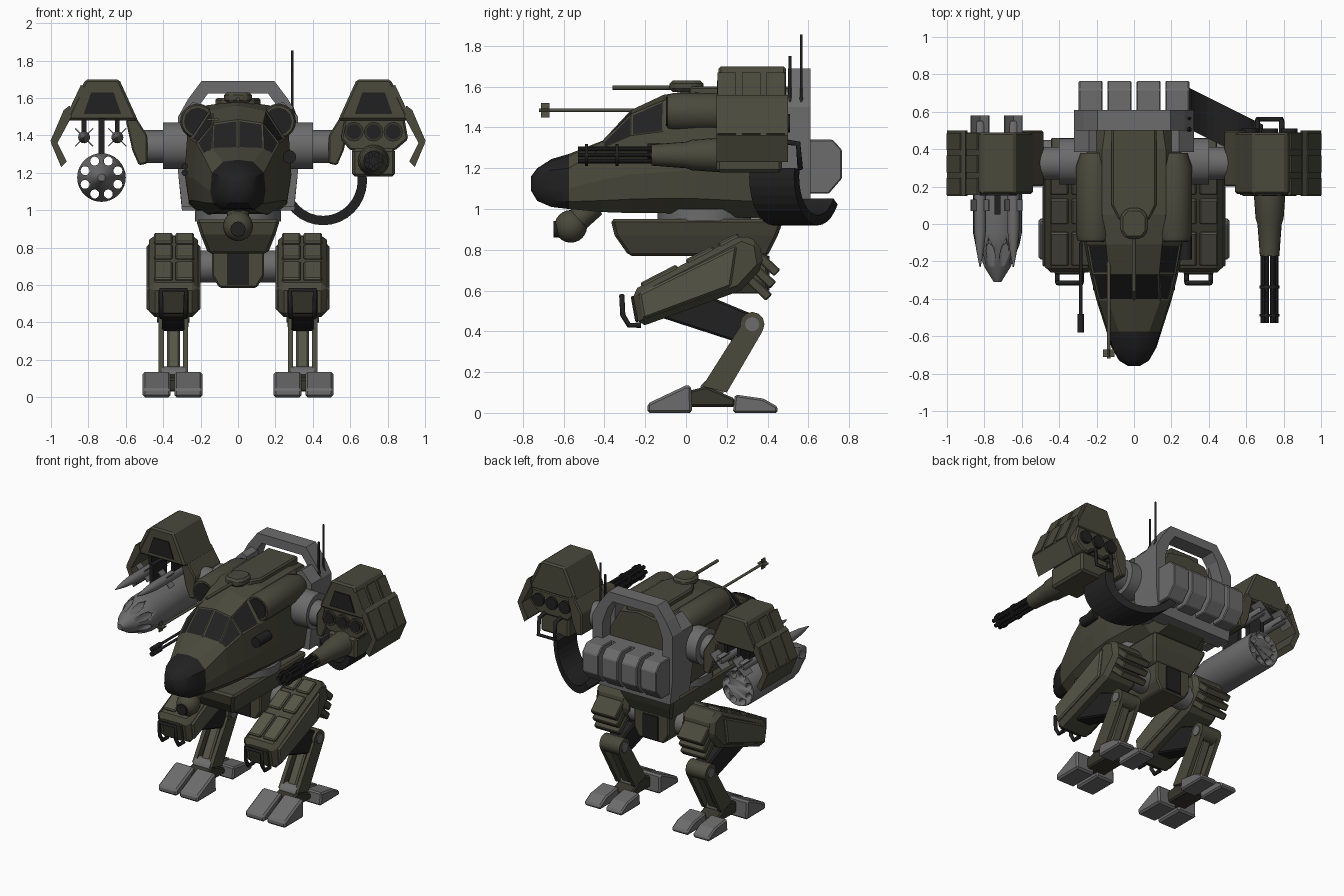
import bpy, bmesh, math
from mathutils import Vector, Matrix

if "Cube" in bpy.data.objects:
    bpy.data.objects.remove(bpy.data.objects["Cube"])


def material(name, r, g, b):
    m = bpy.data.materials.new(name)
    m.use_nodes = True
    m.diffuse_color = (r, g, b, 1)
    m.node_tree.nodes["Principled BSDF"].inputs["Base Color"].default_value = (r, g, b, 1)
    return m


OLIVE = material("olive", .068, .067, .045)
PALE = material("pale olive", .09, .09, .062)
DARK = material("dark olive", .038, .037, .026)
GREY = material("grey", .15, .15, .15)
BLACK = material("black", .015, .015, .015)


def finish(name, bm, mat, smooth=False, bevel=0):
    bmesh.ops.recalc_face_normals(bm, faces=bm.faces)
    me = bpy.data.meshes.new(name)
    bm.to_mesh(me)
    bm.free()
    me.materials.append(mat)
    ob = bpy.data.objects.new(name, me)
    bpy.context.collection.objects.link(ob)
    if smooth:
        me.polygons.foreach_set("use_smooth", [True] * len(me.polygons))
        me.set_sharp_from_angle(angle=math.radians(35))
    if bevel:
        mod = ob.modifiers.new("edge", "BEVEL")
        mod.width, mod.segments = bevel, 1
    return ob


def loft(name, rings, mat, smooth=False, bevel=0):
    bm = bmesh.new()
    vs = [[bm.verts.new(p) for p in ring] for ring in rings]
    for a, b in zip(vs, vs[1:]):
        for j in range(len(a)):
            k = (j + 1) % len(a)
            bm.faces.new((a[j], a[k], b[k], b[j]))
    bm.faces.new(vs[0])
    bm.faces.new(vs[-1])
    return finish(name, bm, mat, smooth, bevel)


def prism(name, pts, axis, lo, hi, mat, bevel=0):
    """Extrude a flat profile along one axis."""
    put = {"x": lambda p, d: (d, p[0], p[1]), "y": lambda p, d: (p[0], d, p[1]),
           "z": lambda p, d: (p[0], p[1], d)}[axis]
    return loft(name, [[put(p, d) for p in pts] for d in (lo, hi)], mat, False, bevel)


def box(name, center, size, mat, bevel=0, tilt=0):
    bm = bmesh.new()
    m = Matrix.Translation(center) @ Matrix.Rotation(tilt, 4, "X") @ Matrix.Diagonal((*size, 1))
    bmesh.ops.create_cube(bm, size=1, matrix=m)
    return finish(name, bm, mat, False, bevel)


def lathe(name, origin, axis, profile, mat, n=20):
    """Rings of (distance, radius) along an axis."""
    q = Vector((0, 0, 1)).rotation_difference(Vector(axis))
    turn = [2 * math.pi * i / n for i in range(n)]
    rings = [[Vector(origin) + q @ Vector((r * math.cos(t), r * math.sin(t), d)) for t in turn]
             for d, r in profile]
    return loft(name, rings, mat, True)


def rod(name, a, b, r, mat, n=12):
    d = Vector(b) - Vector(a)
    return lathe(name, a, d, [(0, r), (d.length, r)], mat, n)


def ball(name, c, r, mat):
    bm = bmesh.new()
    bmesh.ops.create_uvsphere(bm, u_segments=20, v_segments=12, radius=r, matrix=Matrix.Translation(c))
    return finish(name, bm, mat, True)


def bar(name, pts, r, mat):
    cu = bpy.data.curves.new(name, "CURVE")
    cu.dimensions, cu.bevel_depth, cu.bevel_resolution = "3D", r, 2
    sp = cu.splines.new("POLY")
    sp.points.add(len(pts) - 1)
    for p, co in zip(sp.points, pts):
        p.co = (*co, 1)
    cu.materials.append(mat)
    bpy.context.collection.objects.link(bpy.data.objects.new(name, cu))


# Fuselage and nose, lofted from hull sections
def section(y, w, zb, zs, wt, zt):
    half = [(0, zb), (.6 * w, zb), (.92 * w, zb + (zs - zb) * .18), (w, (zb + zs) / 2),
            (.95 * w, zs), (wt, zt - (zt - zs) * .15), (0, zt)]
    return [(x, y, z) for x, z in half] + [(-x, y, z) for x, z in half[-2:0:-1]]


joint = (-.575, .147, 1.0, 1.2, .08, 1.27)
loft("nose_cone", [section(*s) for s in (
    (-.76, .03, 1.09, 1.14, .015, 1.16), (-.73, .08, 1.04, 1.17, .04, 1.2),
    (-.66, .12, 1.01, 1.19, .06, 1.245), joint)], BLACK, True)
hull = loft("fuselage", [section(*s) for s in (
    joint, (-.41, .2, .985, 1.3, .14, 1.335), (-.27, .235, .98, 1.36, .135, 1.485),
    (-.11, .265, .98, 1.38, .15, 1.56), (.05, .285, .97, 1.42, .17, 1.585),
    (.4, .285, .95, 1.42, .17, 1.585), (.54, .24, 1.0, 1.4, .15, 1.56))], OLIVE)
# Cockpit glass: inset the sloped faces above the shoulder line
hull.data.materials.append(BLACK)
bm = bmesh.new()
bm.from_mesh(hull.data)
panes = []
for f in bm.faces:
    c = f.calc_center_median()
    if -.4 < c.y < -.12 and c.z > 1.3 and (c.y < -.28 or abs(c.x) > .1) and f.normal.z > .1:
        panes.append(f)
bmesh.ops.inset_individual(bm, faces=panes, thickness=.012, depth=-.004)
for f in panes:
    f.material_index = 1
bm.to_mesh(hull.data)
bm.free()
prism("roof_hump", [(-.12, .52), (.12, .52), (.12, .1), (.08, .02), (-.08, .02), (-.12, .1)],
      "z", 1.54, 1.6, OLIVE, .01)

# Chin sensor
ball("chin_ball", (0, -.565, .915), .08, OLIVE)
rod("chin_neck", (0, -.45, 1.02), (0, -.55, .93), .06, OLIVE)
rod("chin_lens", (0, -.6, .9), (0, -.65, .9), .04, BLACK)

# Roof turret, probe, side gun and sensor, aerials
prism("roof_turret", [(-.04, -.08), (.04, -.08), (.075, -.04), (.075, .04), (.04, .085),
                      (-.04, .085), (-.075, .04), (-.075, -.04)], "z", 1.575, 1.63, OLIVE, .015)
rod("turret_barrel", (0, -.05, 1.595), (0, -.36, 1.595), .011, OLIVE)
rod("probe", (-.135, -.15, 1.485), (-.135, -.72, 1.485), .009, PALE)
for dx, dz in ((.03, .005), (.005, .035)):
    box("probe_fin", (-.135, -.69, 1.485), (dx * 2, .04, dz * 2), PALE)
for dz in (0, .035):
    rod("side_gun_barrel", (-.285, -.1, 1.2 + dz), (-.285, -.5, 1.2 + dz), .009, BLACK)
    rod("side_gun_muzzle", (-.285, -.48, 1.2 + dz), (-.285, -.58, 1.2 + dz), .017, BLACK)
rod("side_sensor", (.275, -.05, 1.285), (.275, -.19, 1.285), .036, BLACK)
for y, top in ((.565, 1.855), (.51, 1.75)):
    rod("aerial", (.29, y, 1.45), (.29, y, top), .007, BLACK)
    lathe("aerial_base", (.29, y, 1.46), (0, 0, 1), [(0, .01), (.05, .022), (.09, .008)], BLACK)

# Rear frame and storage packs
arch = [(.3, 1.0), (.32, 1.2), (.32, 1.5), (.27, 1.59), (.195, 1.69)]
inner = [(.16, 1.625), (.2, 1.57), (.24, 1.46), (.24, 1.0)]
right_half = arch + inner
prism("rear_arch", arch + [(-x, z) for x, z in arch[::-1]] + [(-x, z) for x, z in inner[::-1]]
      + inner, "y", .5, .61, GREY)
prism("rear_plate", [(-.28, 1.0), (.28, 1.0), (.28, 1.34), (-.28, 1.34)], "y", .5, .61, GREY)
for x in (-.232, -.078, .078, .232):
    prism("storage_pack", [(.6, 1.34), (.72, 1.34), (.765, 1.29), (.765, 1.15), (.7, 1.075), (.6, 1.075)],
          "x", x - .064, x + .064, GREY, .006)

# Hips
rod("waist_ring", (0, .09, .94), (0, .09, 1.0), .23, GREY, 32)
loft("hip_skirt", [[(-w, a, z), (w, a, z), (w, b, z), (-w, b, z)] for w, a, b, z in
                   ((.16, -.28, .4, .77), (.2, -.35, .45, .87), (.225, -.37, .48, .95))], OLIVE, False, .015)
prism("pelvis", [(-.1, .585), (.1, .585), (.14, .65), (.14, .8), (-.14, .8), (-.14, .65)],
      "y", .06, .4, OLIVE, .01)
prism("pelvis_panel", [(-.06, .6), (.06, .6), (.06, .77), (-.06, .77)], "y", .052, .41, BLACK)

# Everything paired: s is +1 on the left, -1 on the right
for s in (1, -1):
    side = "left_" if s > 0 else "right_"

    def xprism(name, pts, lo, hi, mat, bevel=0):
        return prism(side + name, pts, "x", s * lo, s * hi, mat, bevel)

    def yprism(name, pts, lo, hi, mat, bevel=0):
        return prism(side + name, [(s * x, z) for x, z in pts], "y", lo, hi, mat, bevel)

    # Intakes and frame braces
    lathe(side + "intake", (s * .215, -.09, 1.475), (0, 1, 0),
          [(0, .085), (.03, .095), (.4, .095), (.47, .07)], OLIVE)
    rod(side + "intake_mouth", (s * .215, -.097, 1.475), (s * .215, -.085, 1.475), .074, BLACK)
    yprism("frame_brace", [(.23, 1.02), (.3, 1.02), (.32, 1.2), (.32, 1.5), (.24, 1.58), (.2, 1.56)],
           .385, .52, GREY)

    # Shoulder
    rod(side + "shoulder_disc", (s * .25, .335, 1.345), (s * .4, .335, 1.345), .125, GREY, 28)
    rod(side + "shoulder_axle", (s * .39, .325, 1.34), (s * .52, .325, 1.34), .088, GREY, 24)

    # Weapon pod shell with hanging flaps
    yprism("pod_shell", [(.635, 1.7), (.815, 1.7), (.92, 1.48), (.535, 1.48)], .16, .49, OLIVE, .012)
    yprism("pod_opening", [(.665, 1.63), (.785, 1.63), (.825, 1.515), (.625, 1.515)], .152, .17, BLACK)
    yprism("pod_outer_flap", [(.9, 1.56), (.925, 1.54), (1.0, 1.36), (.945, 1.23), (.915, 1.26),
                              (.965, 1.36), (.89, 1.5)], .15, .5, OLIVE)
    yprism("pod_inner_flap", [(.56, 1.52), (.6, 1.48), (.565, 1.32), (.53, 1.24), (.485, 1.25),
                              (.485, 1.4)], .2, .5, OLIVE, .008)
    for y in (.2, .32, .44):
        yprism("pod_rib", [(.9, 1.53), (.93, 1.54), (1.003, 1.37), (.97, 1.35)], y - .045, y + .045, OLIVE)
        yprism("pod_roof_rib", [(.84, 1.67), (.925, 1.49), (.91, 1.48), (.82, 1.66)], y - .045, y + .045, OLIVE)

    # Thigh with armour plates
    thigh = [(-.265, .6), (-.23, .42), (.27, .6), (.38, .72), (.36, .84), (.27, .875)]
    xprism("thigh", thigh, .215, .475, OLIVE, .03)
    xprism("thigh_side_plate", [(-.23, .585), (-.21, .46), (.22, .62), (.25, .82)], .2, .49, PALE, .01)
    slope = math.atan2(.275, .535)
    for x in (.285, .4):
        for y, ln in ((-.13, .2), (.07, .15), (.21, .11)):
            z = .6 + (y + .265) * .514
            box(side + "thigh_plate", (s * x, y, z), (.1, ln, .03), PALE, .008, slope)
    box(side + "thigh_front_plate", (s * .345, -.25, .51), (.16, .02, .13), DARK, .006, .18)
    for i in range(3):
        box(side + "thigh_fin", (s * .345, .4 - .02 * i, .73 - .06 * i), (.2, .13, .045), OLIVE, .006, -.75)
    bar(side + "thigh_handle", [(s * (.345 + d), y, z) for d, y, z in (
        (-.065, -.22, .43), (-.065, -.28, .43), (-.065, -.31, .48), (-.065, -.315, .575),
        (.065, -.315, .575), (.065, -.31, .48), (.065, -.28, .43), (.065, -.22, .43))], .013, BLACK)
    rod(side + "hip_axle", (s * .1, .25, .7), (s * .23, .25, .7), .085, GREY, 24)

    # Knee, shin and ankle
    xprism("knee_link", [(-.13, .47), (.12, .57), (.36, .47), (.35, .41), (.24, .35)], .285, .405, BLACK, .01)
    rod(side + "knee_joint", (s * .265, .325, .435), (s * .425, .325, .435), .06, OLIVE)
    rod(side + "knee_cap", (s * .258, .325, .435), (s * .432, .325, .435), .035, GREY)
    for x in (.28, .41):
        xprism("shin_rail", [(.27, .43), (.375, .4), (.2, .1), (.08, .13)], x - .014, x + .014, OLIVE)
    xprism("shin_core", [(.27, .42), (.35, .41), (.19, .11), (.1, .13)], .31, .38, PALE, .01)
    rod(side + "ankle", (s * .28, .125, .105), (s * .41, .125, .105), .06, GREY)
    xprism("foot_bridge", [(-.02, .03), (-.02, .1), (.1, .13), (.24, .07), (.24, .03)], .27, .42, DARK, .01)
    for x in (.265, .435):
        xprism("front_toe", [(-.19, 0), (-.19, .045), (0, .135), (.025, .135), (.03, 0)],
               x - .075, x + .075, GREY, .012)
        xprism("rear_toe", [(.23, 0), (.24, .09), (.38, .07), (.45, .03), (.45, 0)],
               x - .065, x + .065, GREY, .01)

# Left pod: rotary gun
prism("gun_bay", [(.57, 1.49), (.89, 1.49), (.91, 1.38), (.84, 1.32), (.6, 1.32), (.55, 1.38)],
      "y", .17, .49, OLIVE, .01)
box("gun_cradle", (.725, .31, 1.255), (.23, .32, .15), OLIVE, .015)
for x in (.62, .725, .83):
    rod("tube_rim", (x, .18, 1.42), (x, .155, 1.42), .052, DARK)
    rod("tube_mouth", (x, .18, 1.42), (x, .15, 1.42), .04, BLACK)
    rod("tube_tail", (x, .48, 1.42), (x, .51, 1.42), .045, BLACK)
lathe("gun_housing", (.725, .17, 1.265), (0, -1, 0), [(0, .085), (.14, .075), (.17, .065), (.34, .052)], OLIVE)
for i in range(6):
    a = math.pi * i / 3
    x, z = .725 + .034 * math.cos(a), 1.265 + .034 * math.sin(a)
    rod("gun_barrel", (x, -.15, z), (x, -.53, z), .014, BLACK, 10)
for y in (-.33, -.48):
    rod("barrel_band", (.725, y, 1.265), (.725, y - .015, 1.265), .054, BLACK)
bar("gun_handle", [(.66, .48, 1.33), (.66, .55, 1.32), (.66, .56, 1.2), (.79, .56, 1.2),
                   (.79, .55, 1.32), (.79, .48, 1.33)], .014, BLACK)

# Ammunition feed: a flat belt sagging from the gun to the packs
belt = []
for i in range(15):
    a = math.radians(10 - i * 155 / 14)
    ring = []
    for r, d in ((.235, -.11), (.235, .11), (.185, .11), (.185, -.11)):
        x = .455 + r * math.cos(a)
        ring.append((x, .43 + (.67 - x) * .5 + d, 1.16 + (r + .005) * math.sin(a)))
    belt.append(ring)
loft("ammo_belt", belt, BLACK)

# Right pod: rocket drum with bored tubes, and two missiles
drum = lathe("rocket_drum", (-.73, .45, 1.175), (0, -1, 0),
             [(0, .125), (.02, .13), (.5, .13), (.56, .118), (.68, .07), (.76, .02)], GREY, 32)
bores = []
for i in range(8):
    a = math.pi * (i + .5) / 4
    x, z = -.73 + .095 * math.cos(a), 1.175 + .095 * math.sin(a)
    bores.append(rod("bore_cutter", (x, .6, z), (x, -.5, z), .024, GREY, 14))
    cut = drum.modifiers.new("bore", "BOOLEAN")
    cut.operation, cut.object, cut.solver = "DIFFERENCE", bores[-1], "EXACT"
drum.data = bpy.data.meshes.new_from_object(drum.evaluated_get(bpy.context.evaluated_depsgraph_get()))
drum.modifiers.clear()
for b in bores:
    bpy.data.objects.remove(b)
box("drum_hanger", (-.73, .13, 1.39), (.03, .16, .2), BLACK)
box("drum_rear_hanger", (-.73, .38, 1.39), (.03, .12, .2), BLACK)
for x in (-.823, -.645):
    lathe("missile", (x, .55, 1.39), (0, -1, 0),
          [(0, .025), (.02, .032), (.58, .032), (.68, .022), (.78, .003)], GREY, 16)
    box("missile_rail", (x, .32, 1.45), (.025, .3, .08), BLACK)
    for k in range(4):
        a = math.pi * (k / 2 + .25)
        for y, ln in ((.53, .1), (.1, .06)):
            fin = box("missile_fin", (0, 0, .03), (.006, ln, .075), GREY)
            fin.matrix_world = Matrix.Translation((x, y, 1.39)) @ Matrix.Rotation(a, 4, "Y")
